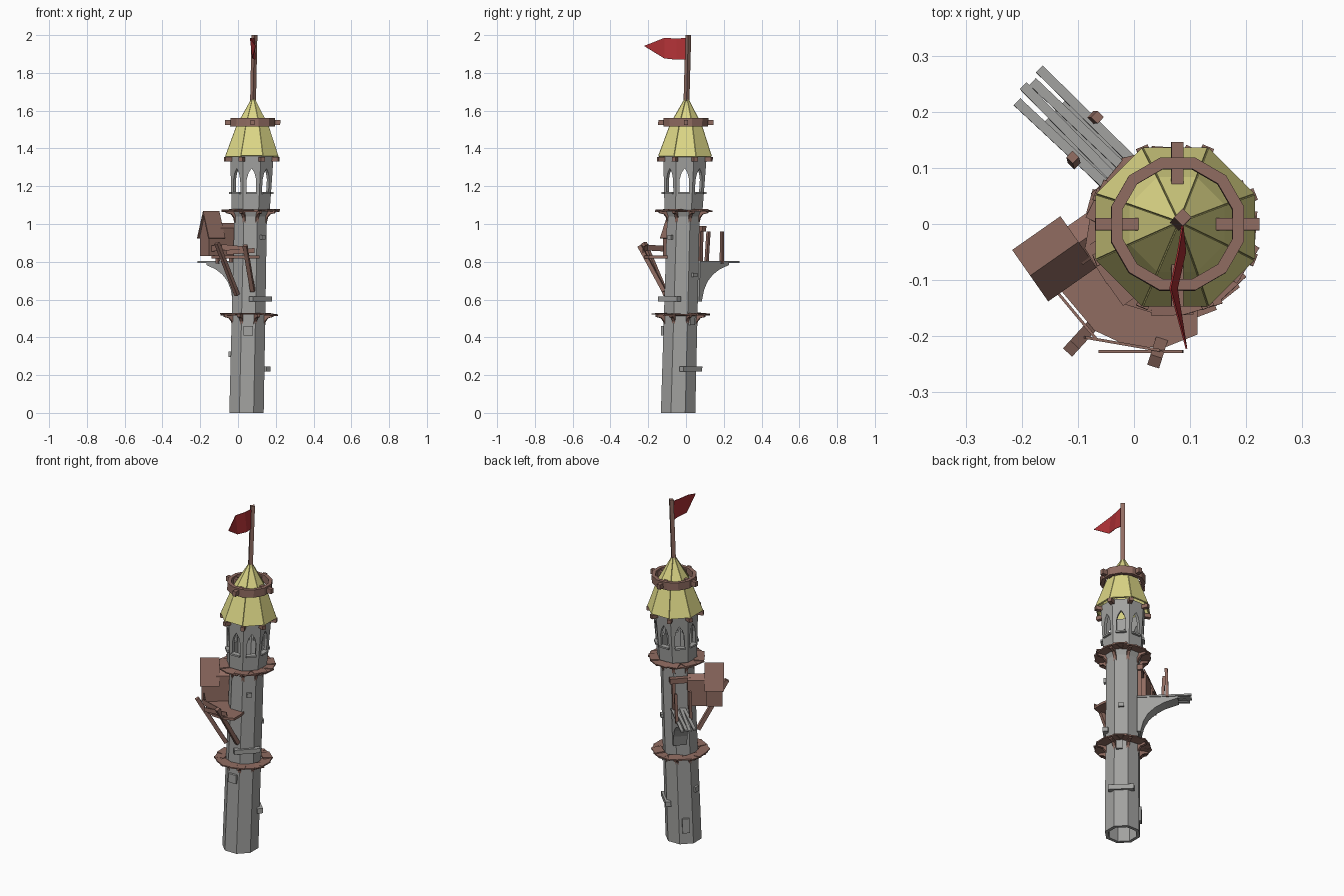
import bpy, bmesh, random
from math import radians, cos, sin, pi
from mathutils import Matrix, Vector

random.seed(4)
cube = bpy.data.objects.get("Cube")
if cube:
    bpy.data.objects.remove(cube)


def material(name, color):
    m = bpy.data.materials.new(name)
    m.use_nodes = True
    m.diffuse_color = (*color, 1)
    m.node_tree.nodes["Principled BSDF"].inputs["Base Color"].default_value = (*color, 1)
    return m


STONE = material("grey_stone", (0.36, 0.36, 0.35))
WOOD = material("brown_wood", (0.28, 0.15, 0.12))
THATCH = material("yellow_roof", (0.72, 0.68, 0.24))
RED = material("red_cloth", (0.42, 0.03, 0.035))


def build(name, mat, verts, faces, lean=True):
    """Make an object; lean shifts points onto the slightly tilted tower axis."""
    pts = [Vector(v) for v in verts]
    if lean:
        pts = [p + Vector((0.045 + 0.021 * p.z, -0.042 + 0.027 * p.z, 0)) for p in pts]
    mesh = bpy.data.meshes.new(name)
    mesh.from_pydata(pts, [], faces)
    bm = bmesh.new()
    bm.from_mesh(mesh)
    bmesh.ops.recalc_face_normals(bm, faces=bm.faces)
    bm.to_mesh(mesh)
    bm.free()
    mesh.materials.append(mat)
    ob = bpy.data.objects.new(name, mesh)
    bpy.context.collection.objects.link(ob)
    return ob


def prism_data(profile, width):
    n = len(profile)
    verts = [Vector((u, s * width / 2, v)) for s in (-1, 1) for u, v in profile]
    faces = [list(range(n)), list(range(n, 2 * n))]
    faces += [[i, (i + 1) % n, (i + 1) % n + n, i + n] for i in range(n)]
    return verts, faces


def prism(name, mat, profile, width, angle=0, loc=(0, 0, 0), lean=True):
    """Extrude an (along, up) profile sideways, then turn it about z."""
    verts, faces = prism_data(profile, width)
    m = Matrix.Translation(loc) @ Matrix.Rotation(radians(angle), 4, 'Z')
    return build(name, mat, [m @ v for v in verts], faces, lean)


def box(name, mat, size, offset, angle=0, tilt=0, yaw=0, lean=True):
    """Box of size (radial, tangential, up) at a radial offset turned by angle."""
    x, y, z = (s / 2 for s in size)
    verts, faces = prism_data([(-x, -z), (x, -z), (x, z), (-x, z)], y * 2)
    m = (Matrix.Rotation(radians(angle), 4, 'Z') @ Matrix.Translation(offset)
         @ Matrix.Rotation(radians(yaw), 4, 'Z') @ Matrix.Rotation(radians(tilt), 4, 'Y'))
    return build(name, mat, [m @ v for v in verts], faces, lean)


def beam(name, mat, a, b, width, height):
    """Straight beam between two world points."""
    a, b = Vector(a), Vector(b)
    d = (b - a).normalized()
    side = d.cross(Vector((0, 0, 1))).normalized() * width / 2
    up = side.normalized().cross(d) * height / 2
    verts = [p + s * side + t * up for p in (a, b) for s, t in ((-1, -1), (1, -1), (1, 1), (-1, 1))]
    faces = [[0, 1, 2, 3], [4, 5, 6, 7]] + [[i, (i + 1) % 4, (i + 1) % 4 + 4, i + 4] for i in range(4)]
    return build(name, mat, verts, faces, False)


def lathe(name, mat, profile, sides):
    """Turn a closed (flat radius, height) profile into a many-sided ring."""
    n = len(profile)
    verts = []
    for k in range(sides):
        a = 2 * pi * (k + 0.5) / sides
        verts += [(r / cos(pi / sides) * cos(a), r / cos(pi / sides) * sin(a), z) for r, z in profile]
    faces = [[k * n + i, k * n + (i + 1) % n, (k + 1) % sides * n + (i + 1) % n, (k + 1) % sides * n + i]
             for k in range(sides) for i in range(n)]
    return build(name, mat, verts, faces)


# Hollow eight-sided tower with a flared top chamber
outer = [(0.091, 0), (0.089, 0.5), (0.086, 1.04), (0.101, 1.08), (0.115, 1.36)]
inner = [(r - 0.018, z) for r, z in reversed(outer)]
tower = lathe("tower_wall", STONE, outer + inner, 8)

# Pointed window openings cut through each chamber wall
arch = [(-0.025, 1.17), (0.025, 1.17), (0.025, 1.235), (0.016, 1.27), (0, 1.295), (-0.016, 1.27), (-0.025, 1.235)]
verts, faces = [], []
for k in range(8):
    pv, pf = prism_data(arch, 0.1)
    turn = Matrix.Rotation(k * pi / 4, 4, 'Z') @ Matrix.Translation((0, 0.11, 0))
    faces += [[i + len(verts) for i in f] for f in pf]
    verts += [turn @ v for v in pv]
cutter = build("window_cutter", STONE, verts, faces)
cutter.hide_render = True
cut = tower.modifiers.new("windows", 'BOOLEAN')
cut.operation, cut.object = 'DIFFERENCE', cutter
bpy.context.view_layer.update()
tower.data = bpy.data.meshes.new_from_object(tower.evaluated_get(bpy.context.evaluated_depsgraph_get()))
tower.modifiers.clear()
bpy.data.objects.remove(cutter)

# Thin window sills
for k in range(8):
    box("window_sill", STONE, (0.03, 0.056, 0.01), (0.103, 0, 1.165), k * 45)

# Plank skirts with curved brackets
bracket = [(0.075, -0.065), (0.09, -0.065), (0.097, -0.035), (0.112, -0.018), (0.14, -0.012), (0.14, 0), (0.075, 0)]
for level in (0.52, 1.07):
    for k in range(16):
        box("skirt_plank", WOOD, (0.055, 0.075, 0.007), (0.122, 0, level + random.uniform(-0.003, 0.005)),
            k * 22.5, random.uniform(-5, 7), random.uniform(-10, 10))
    for k in range(8):
        prism("skirt_bracket", WOOD, [(u, v + level) for u, v in bracket], 0.016, k * 45 + 22.5)

# Roof of eight separate panels that steepens above the collar
rows = [(0.138, 1.355), (0.081, 1.52), (0.008, 1.655)]
for k in range(8):
    lift = random.uniform(0, 0.006)
    pts = [(r / cos(pi / 8) * cos(a), r / cos(pi / 8) * sin(a), z + lift)
           for r, z in rows for a in (k * pi / 4 - pi / 8, k * pi / 4 + pi / 8)]
    panel = build("roof_panel", THATCH, pts, [[0, 1, 3, 2], [2, 3, 5, 4]])
    solid = panel.modifiers.new("thickness", 'SOLIDIFY')
    solid.thickness, solid.offset = 0.008, 0
    box("rafter_end", WOOD, (0.05, 0.022, 0.022), (0.13, 0, 1.343), k * 45 + 22.5)

# Wooden collar around the roof
lathe("roof_collar", WOOD, [(0.098, 1.515), (0.118, 1.515), (0.118, 1.56), (0.098, 1.56)], 12)
for k in range(4):
    box("collar_beam", WOOD, (0.105, 0.022, 0.028), (0.094, 0, 1.537), k * 90)

# Flag pole and waving flag
box("flag_pole", WOOD, (0.022, 0.022, 0.4), (0, 0, 1.8), 45)
flag = [(0.088, 0, 1.985), (0.088, 0, 1.87), (0.08, -0.05, 1.982), (0.093, -0.05, 1.87),
        (0.066, -0.115, 1.985), (0.078, -0.115, 1.877), (0.095, -0.222, 1.943)]
cloth = build("flag", RED, flag, [[0, 1, 3, 2], [2, 3, 5, 4], [4, 5, 6]], False)
cloth.modifiers.new("thickness", 'SOLIDIFY').thickness = 0.003

# Loose stones standing out of the wall: angle, sideways shift, height, width, tall
for angle, shift, z, w, h in [(-45, 0, 0.602, 0.14, 0.026), (45, 0, 0.232, 0.14, 0.028), (-90, 0, 0.435, 0.05, 0.05),
                              (45, -0.01, 0.49, 0.035, 0.05), (45, 0, 0.73, 0.03, 0.02), (-45, 0, 0.93, 0.026, 0.025),
                              (180, 0, 0.31, 0.03, 0.03), (135, 0, 0.11, 0.04, 0.085)]:
    box("wall_stone", STONE, (0.03, w, h), (0.087, shift, z), angle)

# Stone walkway: curved support, four planks, posts and door frame
WALK = 136
support = [(0.08, 0.59), (0.1, 0.59), (0.115, 0.65), (0.14, 0.695), (0.18, 0.732), (0.23, 0.76), (0.3, 0.783),
           (0.3, 0.793), (0.08, 0.793)]
side = Matrix.Rotation(radians(WALK), 4, 'Z') @ Vector((0, -0.018, 0))
prism("walkway_support", STONE, support, 0.075, WALK, side)
for k, end in enumerate((0.36, 0.372, 0.365, 0.372)):
    box("walkway_plank", STONE, (end - 0.08, 0.017, 0.01), (end / 2 + 0.04, 0.014 - 0.022 * k, 0.798), WALK,
        0, (1, -1.5, 0.5, -0.5)[k])
box("walkway_post", WOOD, (0.016, 0.016, 0.17), (0.215, 0.024, 0.875), WALK, 3)
box("walkway_post", WOOD, (0.016, 0.016, 0.17), (0.24, -0.058, 0.875), WALK, -2)
box("door_lintel", WOOD, (0.03, 0.125, 0.03), (0.097, 0, 0.975), WALK)
for y in (-0.042, 0.042):
    box("door_post", WOOD, (0.022, 0.018, 0.165), (0.093, y, 0.88), WALK)

# Balcony floor
floor = [(-0.14, -0.107), (-0.07, -0.19), (-0.01, -0.218), (0.055, -0.22), (0.113, -0.197), (0.113, -0.135),
         (0.1, -0.06), (-0.02, -0.02), (-0.09, -0.04)]
n = len(floor)
build("balcony_floor", WOOD, [(x, y, z) for z in (0.818, 0.832) for x, y in floor],
      [list(range(n)), list(range(n, 2 * n))] + [[i, (i + 1) % n, (i + 1) % n + n, i + n] for i in range(n)], False)

# Balcony struts that rise above the floor, and the rails between them
beam("balcony_strut", WOOD, (-0.112, -0.222, 0.9), (-0.005, -0.105, 0.625), 0.022, 0.022)
beam("balcony_strut", WOOD, (0.037, -0.245, 0.885), (0.078, -0.115, 0.645), 0.022, 0.022)
beam("balcony_rail", WOOD, (-0.138, -0.12, 0.87), (-0.067, -0.205, 0.875), 0.005, 0.03)
beam("balcony_rail", WOOD, (-0.088, -0.202, 0.878), (0.045, -0.225, 0.865), 0.005, 0.03)
beam("balcony_rail", WOOD, (-0.062, -0.227, 0.85), (0.087, -0.227, 0.86), 0.005, 0.025)

# Small gabled hut with a passage into the tower
HUT, TURN = Vector((-0.142, -0.062, 0)), 35
gable = [(-0.042, 0.83), (0.042, 0.83), (0.042, 0.96), (0, 1.055), (-0.042, 0.96)]
prism("hut_body", WOOD, gable, 0.085, TURN + 90, HUT, False)
for s in (-1, 1):
    slope = [(0, 1.07), (s * 0.056, 0.925), (s * 0.048, 0.922), (0, 1.052)]
    prism("hut_roof", WOOD, slope, 0.105, TURN + 90, HUT, False)
passage = [(-0.036, 0.83), (0.036, 0.83), (0.036, 0.98), (0, 1.005), (-0.036, 0.98)]
prism("hut_passage", WOOD, passage, 0.11, TURN + 90, HUT + Vector((0.075, 0.05, 0)), False)
